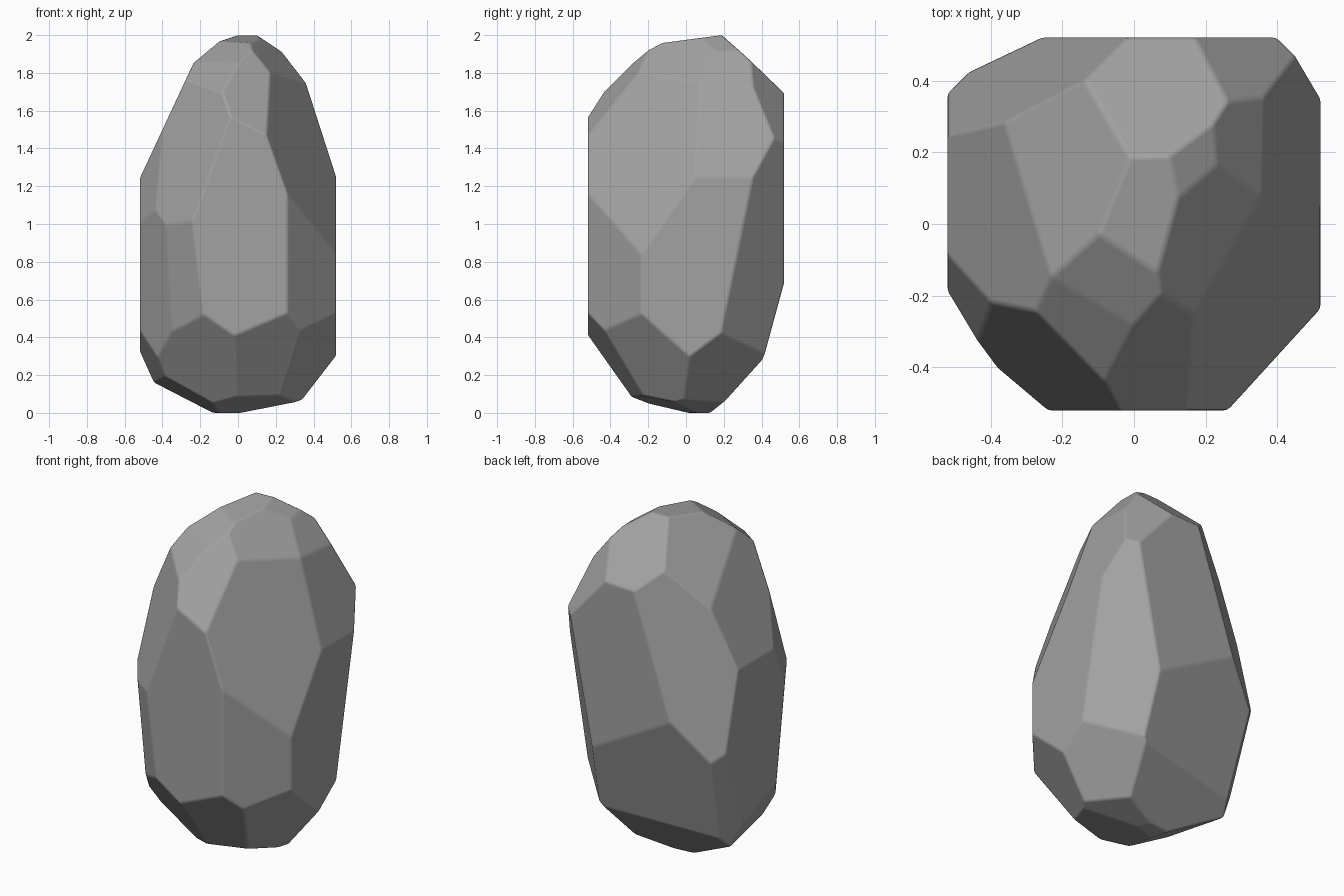
import bpy
import bmesh
from math import radians, sin, cos
from mathutils import Vector

if "Cube" in bpy.data.objects:
    bpy.data.objects.remove(bpy.data.objects["Cube"], do_unlink=True)

HALF_WIDTH = 0.52
HEIGHT = 2.0

# Chisel cuts: facet, compass angle, upward tilt (degrees), distance from origin
CUTS = [
    # upright side facets
    ("front right flank", -27.1, 17.5, 0.796),
    ("front right corner", -42.4, 0, 0.543),
    ("front left shoulder", -132, 13.7, 0.773),
    ("front left corner", -129.6, -4.4, 0.474),
    ("left front corner", -147.2, -4.4, 0.460),
    ("left front sliver", -153.5, 10.8, 0.728),
    ("right shoulder", 0, 17.9, 0.878),
    ("back right corner", 43.4, -8, 0.441),
    ("back left flank", 127.5, 11.5, 0.752),
    ("back left corner", 142.9, -13.1, 0.440),
    # facets around the crown
    ("front brow", -67.7, 35.8, 1.296),
    ("front left brow", -118.7, 48.2, 1.546),
    ("front crown", -117.4, 57, 1.690),
    ("top", -94, 82.5, 1.957),
    ("back crown", 92.5, 46.7, 1.583),
    ("back right brow", 53.9, 27.6, 1.245),
    ("right crown", 2.4, 37.3, 1.348),
    ("right crown chip", 0, 56.5, 1.722),
    ("right brow", -22, 42.4, 1.402),
    ("left crown", 164.2, 40.9, 1.356),
    ("left brow", 180, 25, 0.996),
    # facets around the foot
    ("front left foot", -116.7, -33.1, 0.173),
    ("front right foot", -73.7, -33.7, 0.183),
    ("right foot", -31.4, -30.5, 0.222),
    ("back right foot", 32.5, -35.9, 0.188),
    ("back skirt", 98.7, -15.6, 0.274),
    ("back foot", 96, -41, 0.099),
    ("left foot", -169.2, -25.8, 0.288),
    ("left underside", -163.8, -59.3, 0.050),
    ("front underside", -68.2, -75, -0.012),
    ("right underside", 23.5, -75.5, 0.010),
]


def chisel(bm, turn, tilt, distance):
    """Slice away everything beyond a plane and cap the opening."""
    a, t = radians(turn), radians(tilt)
    normal = Vector((cos(a) * cos(t), sin(a) * cos(t), sin(t)))
    bmesh.ops.bisect_plane(
        bm, geom=bm.verts[:] + bm.edges[:] + bm.faces[:], dist=1e-5,
        plane_co=normal * distance, plane_no=normal, clear_outer=True)
    rim = [e for e in bm.edges if e.is_boundary]
    if rim:
        bmesh.ops.holes_fill(bm, edges=rim, sides=0)


# Upright block, then cut it down to a boulder
bm = bmesh.new()
bmesh.ops.create_cube(bm, size=1)
for v in bm.verts:
    v.co = Vector((v.co.x * 2 * HALF_WIDTH, v.co.y * 2 * HALF_WIDTH,
                   (v.co.z + 0.5) * HEIGHT))
for name, turn, tilt, distance in CUTS:
    chisel(bm, turn, tilt, distance)
bmesh.ops.remove_doubles(bm, verts=bm.verts[:], dist=0.02)
bmesh.ops.recalc_face_normals(bm, faces=bm.faces[:])
for f in bm.faces:
    f.smooth = True

mesh = bpy.data.meshes.new("boulder")
bm.to_mesh(mesh)
bm.free()
boulder = bpy.data.objects.new("boulder", mesh)
bpy.context.collection.objects.link(boulder)

# Softly worn edges between flat facets
bevel = boulder.modifiers.new("worn_edges", "BEVEL")
bevel.width = 0.012
bevel.segments = 2
bevel.limit_method = "ANGLE"
bevel.angle_limit = radians(3)
bevel.harden_normals = True

# Plain grey stone
stone = bpy.data.materials.new("grey stone")
stone.use_nodes = True
grey = (0.36, 0.36, 0.36, 1)
stone.diffuse_color = grey
stone.node_tree.nodes["Principled BSDF"].inputs["Base Color"].default_value = grey
mesh.materials.append(stone)
